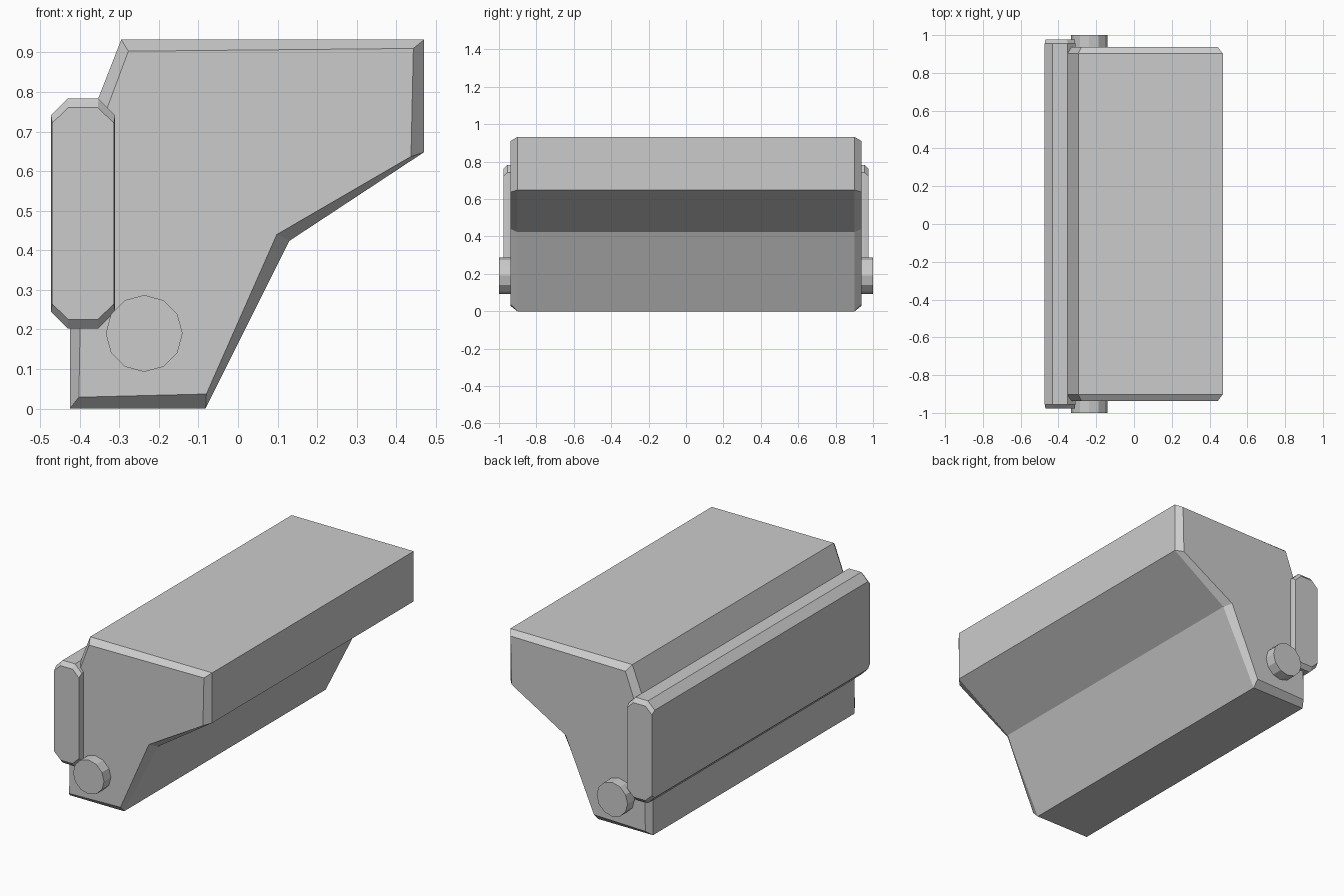
import bpy, bmesh
from math import radians

if "Cube" in bpy.data.objects:
    bpy.data.objects.remove(bpy.data.objects["Cube"])


def loft(name, sections):
    """Skin matching (y, xz-profile) sections and close both ends."""
    bm = bmesh.new()
    rings = [[bm.verts.new((x, y, z)) for x, z in prof] for y, prof in sections]
    for a, b in zip(rings, rings[1:]):
        n = len(a)
        for i in range(n):
            j = (i + 1) % n
            bm.faces.new((a[i], a[j], b[j], b[i]))
    bm.faces.new(rings[0])
    bm.faces.new(rings[-1])
    bmesh.ops.recalc_face_normals(bm, faces=bm.faces)
    mesh = bpy.data.meshes.new(name)
    bm.to_mesh(mesh)
    bm.free()
    obj = bpy.data.objects.new(name, mesh)
    bpy.context.collection.objects.link(obj)
    return obj


def bevelled_bar(name, rim, cap, y_rim, y_cap):
    """Long bar whose ends step in from the rim profile to the cap profile."""
    return loft(name, [(-y_cap, cap), (-y_rim, rim), (y_rim, rim), (y_cap, cap)])


# Main body
body_rim = [(-0.425, 0), (-0.082, 0), (0.13, 0.424), (0.47, 0.648),
            (0.47, 0.932), (-0.295, 0.932), (-0.425, 0.60)]
body_cap = [(-0.402, 0.029), (-0.08, 0.037), (0.098, 0.44), (0.437, 0.637),
            (0.443, 0.91), (-0.277, 0.903), (-0.392, 0.595)]
bevelled_bar("body", body_rim, body_cap, 0.902, 0.938)

# Back plate with clipped corners
cx, cz = -0.3915, 0.493
hw, hh, c = 0.081, 0.29, 0.042
quarter = [(hw - c, -hh), (hw, -hh + c), (hw, hh - c), (hw - c, hh)]
octagon = quarter + [(-x, z) for x, z in reversed(quarter)]
plate_rim = [(cx + x, cz + z) for x, z in octagon]
plate_cap = [(cx + x * 0.96, cz + z * 0.922) for x, z in octagon]
bevelled_bar("back_plate", plate_rim, plate_cap, 0.955, 0.976)

# Pivot pins on both ends
for side, label in ((-1, "front"), (1, "rear")):
    bpy.ops.mesh.primitive_cylinder_add(
        vertices=12, radius=0.097, depth=0.062,
        location=(-0.237, side * 0.969, 0.19), rotation=(radians(90), 0, 0))
    bpy.context.object.name = label + "_pivot_pin"
